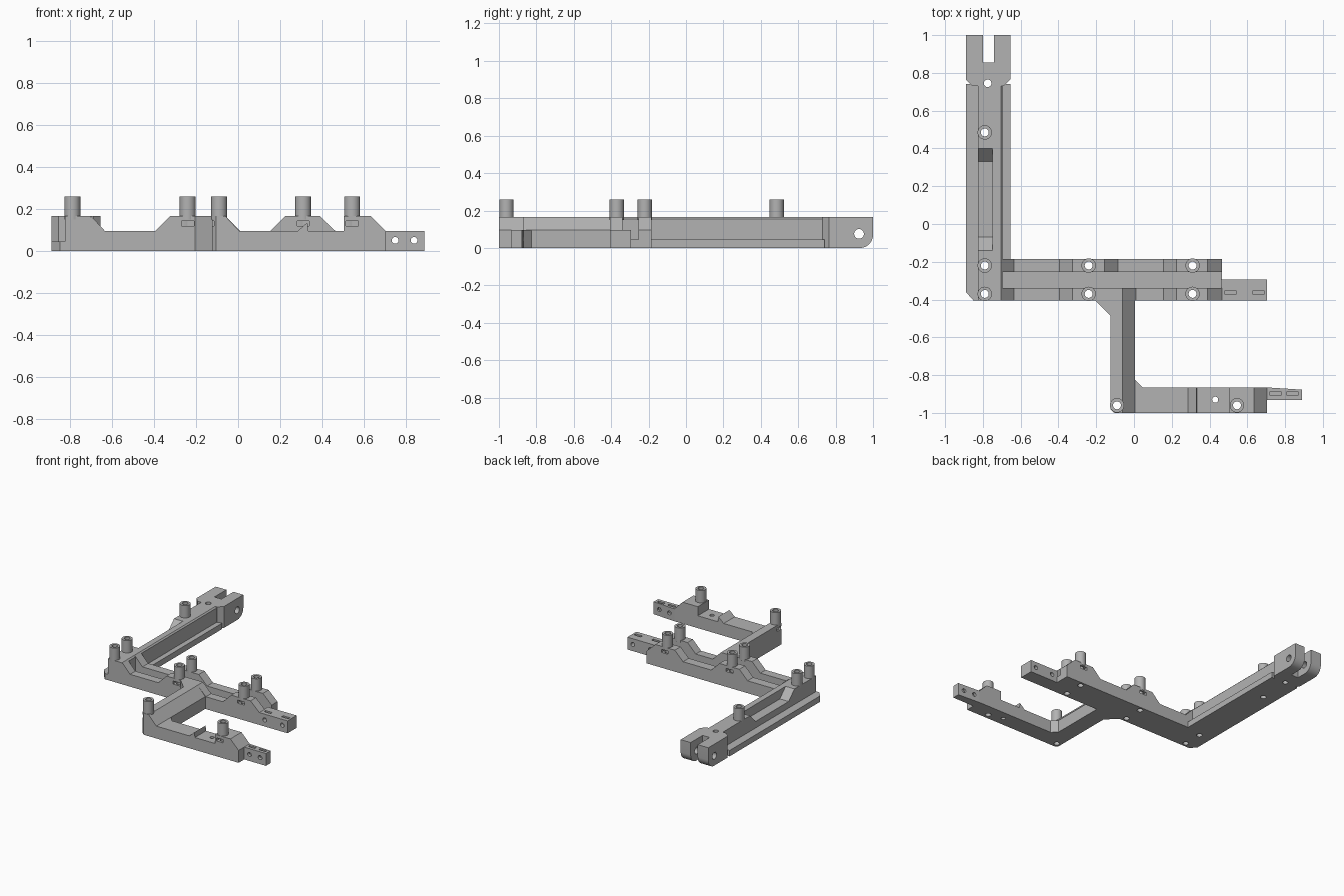
import bpy
import bmesh
import math
from mathutils import Matrix, Vector

old = bpy.data.objects.get("Cube")
if old:
    bpy.data.objects.remove(old)

grey = bpy.data.materials.new("mid grey plastic")
grey.use_nodes = True
GREY = (0.45, 0.45, 0.45, 1)
grey.diffuse_color = GREY
grey.node_tree.nodes["Principled BSDF"].inputs["Base Color"].default_value = GREY

parts = []
PLACE = {"x": lambda u, v, w: (w, u, v),
         "y": lambda u, v, w: (u, w, v),
         "z": lambda u, v, w: (u, v, w)}


def add_prism(bm, outline, axis, lo, hi):
    """Extrude a flat outline along one axis."""
    place = PLACE[axis]
    a = [bm.verts.new(place(u, v, lo)) for u, v in outline]
    b = [bm.verts.new(place(u, v, hi)) for u, v in outline]
    faces = [bm.faces.new(a), bm.faces.new(b)]
    n = len(a)
    for i in range(n):
        j = (i + 1) % n
        faces.append(bm.faces.new((a[i], a[j], b[j], b[i])))
    bmesh.ops.recalc_face_normals(bm, faces=faces)


def circle(u, v, r, n=24):
    return [(u + r * math.cos(math.tau * i / n), v + r * math.sin(math.tau * i / n))
            for i in range(n)]


def rect(u0, u1, v0, v1):
    return [(u0, v0), (u1, v0), (u1, v1), (u0, v1)]


def finish(name, bm):
    mesh = bpy.data.meshes.new(name)
    bm.to_mesh(mesh)
    bm.free()
    mesh.materials.append(grey)
    obj = bpy.data.objects.new(name, mesh)
    bpy.context.scene.collection.objects.link(obj)
    return obj


def prism(name, outline, axis, lo, hi):
    bm = bmesh.new()
    add_prism(bm, outline, axis, lo, hi)
    parts.append(finish(name, bm))


LOW, HIGH, LEDGE = 0.095, 0.165, 0.045
FRONT, BACK = -0.405, -0.185

# Long arm: wide base, narrower rib, collar and rounded fork
prism("arm_base", [(-0.89, -0.36), (-0.85, FRONT), (-0.655, FRONT),
                   (-0.655, 0.74), (-0.89, 0.74)], "z", 0, LEDGE)
prism("arm_rib", [(-0.825, LEDGE), (-0.695, LEDGE), (-0.695, 0.155),
                  (-0.705, HIGH), (-0.825, HIGH)], "y", FRONT, 0.74)
prism("arm_collar", [(-0.855, 0.73), (-0.69, 0.73), (-0.655, 0.765),
                     (-0.655, 0.8), (-0.89, 0.8), (-0.89, 0.765)], "z", 0, HIGH)
R = 0.07
corner = [(1 - R + R * math.sin(t), R - R * math.cos(t))
          for t in [math.pi / 2 * i / 8 for i in range(9)]]
prism("arm_fork", [(0.8, 0)] + corner + [(1, HIGH), (0.8, HIGH)], "x", -0.89, -0.655)

# Channel beam: floor and two stepped walls
prism("beam_floor", rect(-0.66, 0.465, -0.35, -0.245), "z", 0, LEDGE)


def beam_wall(name, hump_end, y0, y1):
    top = [(-0.70, HIGH), (-0.635, LOW), (-0.395, LOW), (-0.325, HIGH),
           (hump_end, HIGH), (hump_end + 0.07, LOW), (0.155, LOW),
           (0.225, HIGH), (0.39, HIGH), (0.465, LOW)]
    prism(name, [(-0.70, 0)] + top + [(0.465, 0)], "y", y0, y1)


beam_wall("beam_front_wall", -0.06, FRONT, -0.34)
beam_wall("beam_back_wall", -0.155, -0.255, BACK)
prism("beam_tab", rect(0.46, 0.705, FRONT, -0.295), "z", 0, LOW)

# Linking arm with its corner gussets
prism("link_arm", [(-0.125, 0), (0.005, 0), (0.005, LOW), (-0.06, HIGH),
                   (-0.125, HIGH)], "y", -0.98, FRONT)
prism("link_arm_foot", [(-0.105, 0), (0.005, 0), (0.005, LOW), (-0.06, HIGH),
                        (-0.105, HIGH)], "y", -1, -0.98)
prism("link_foot_corner", [(-0.125, -0.98), (-0.105, -1), (-0.105, -0.98)], "z", 0, HIGH)
prism("beam_gusset", [(-0.205, FRONT), (-0.125, -0.485), (-0.125, FRONT)], "z", 0, HIGH)
prism("bar_gusset", [(0.005, -0.865), (0.045, -0.865), (0.005, -0.825)], "z", 0, LOW)

# Front bar with wedge stop, raised block and end tab
prism("front_bar", [(0.005, 0), (0.005, LOW), (0.285, LOW), (0.33, 0.135), (0.333, LOW),
                    (0.505, LOW), (0.505, HIGH), (0.635, HIGH), (0.705, LOW), (0.705, 0)],
      "y", -1, -0.865)
prism("bar_tab", [(0.70, -0.932), (0.89, -0.932), (0.89, -0.877), (0.70, -0.865)],
      "z", 0, LOW)

# Screw posts
posts = [(-0.79, 0.485), (-0.09, -0.96), (0.545, -0.96)]
posts += [(x, y) for x in (-0.79, -0.24, 0.31) for y in (-0.37, -0.22)]
for i, (x, y) in enumerate(posts):
    prism(f"screw_post_{i + 1}", circle(x, y, 0.038, 32), "z", 0.15, 0.26)

# Cutter for round holes
bm = bmesh.new()
for x, y in posts:
    add_prism(bm, circle(x, y, 0.021), "z", -0.05, 0.3)
add_prism(bm, circle(-0.775, 0.745, 0.02), "z", -0.05, 0.3)
add_prism(bm, circle(0.43, -0.93, 0.016), "z", -0.05, 0.3)
add_prism(bm, circle(0.925, 0.075, 0.026), "x", -1, -0.5)
for x in (0.75, 0.84):
    add_prism(bm, circle(x, 0.05, 0.016), "y", -1.1, -0.8)
for x in (0.51, 0.66):
    add_prism(bm, circle(x, 0.05, 0.016), "y", -0.5, -0.2)
holes = finish("hole_cutter", bm)

# Cutter for nut slots, the arm pocket and the fork gap
bm = bmesh.new()
for x in (-0.24, 0.31):
    for y0, y1 in ((-0.45, -0.35), (-0.24, -0.15)):
        add_prism(bm, rect(x - 0.029, x + 0.029, 0.118, 0.142), "y", y0, y1)
add_prism(bm, rect(0.516, 0.574, 0.118, 0.142), "y", -1.05, -0.94)
add_prism(bm, rect(-0.15, -0.09, 0.118, 0.142), "y", -0.99, -0.93)
for x in (0.51, 0.66):
    add_prism(bm, rect(x - 0.029, x + 0.029, -0.372, -0.352), "z", 0.03, 0.2)
for x in (0.75, 0.84):
    add_prism(bm, rect(x - 0.029, x + 0.029, -0.907, -0.888), "z", 0.03, 0.2)
add_prism(bm, [(-0.07, LOW), (0.33, LOW), (0.41, HIGH + 0.01), (-0.15, HIGH + 0.01)],
          "x", -0.86, -0.75)
add_prism(bm, rect(-0.80, -0.74, 0.855, 1.1), "z", -0.05, 0.3)
slots = finish("slot_cutter", bm)

# Cut every part, then bake the result
for obj in parts:
    for cutter in (holes, slots):
        mod = obj.modifiers.new(cutter.name, "BOOLEAN")
        mod.operation = "DIFFERENCE"
        mod.solver = "EXACT"
        mod.object = cutter
bpy.context.view_layer.update()
graph = bpy.context.evaluated_depsgraph_get()
baked = [bpy.data.meshes.new_from_object(o.evaluated_get(graph)) for o in parts]
for obj, mesh in zip(parts, baked):
    obj.modifiers.clear()
    obj.data = mesh
for cutter in (holes, slots):
    bpy.data.objects.remove(cutter)

# Smooth the round walls, keep the edges sharp
bpy.ops.object.select_all(action="DESELECT")
for obj in parts:
    obj.select_set(True)
bpy.context.view_layer.objects.active = parts[0]
bpy.ops.object.shade_smooth_by_angle(angle=math.radians(30))
